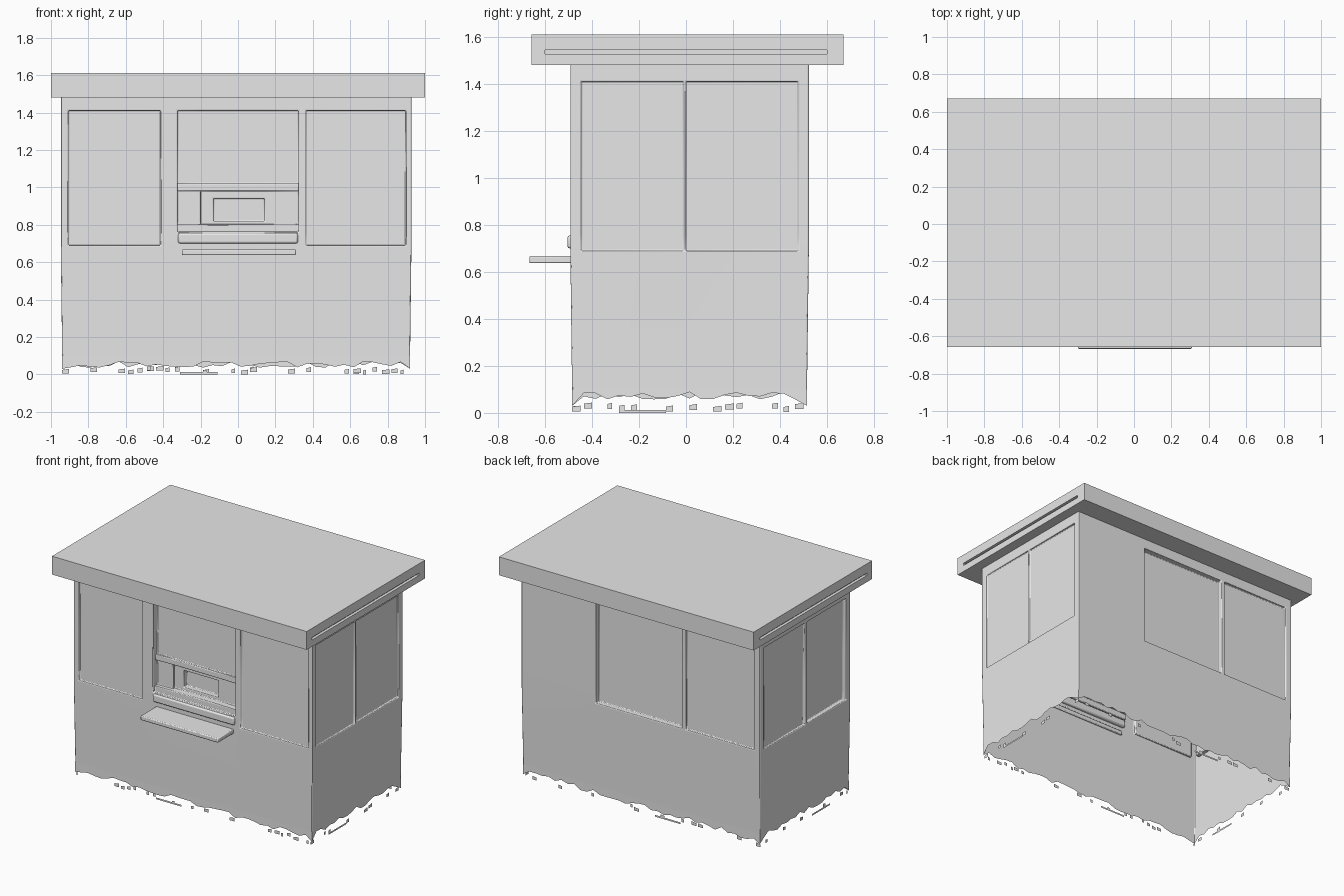
import bpy, bmesh, random
from math import radians

random.seed(4)
if "Cube" in bpy.data.objects:
    bpy.data.objects.remove(bpy.data.objects["Cube"], do_unlink=True)

grey = bpy.data.materials.new("plain_grey")
grey.use_nodes = True
COLOR = (0.8, 0.8, 0.8, 1)
grey.diffuse_color = COLOR
grey.node_tree.nodes["Principled BSDF"].inputs["Base Color"].default_value = COLOR

# Footprints as x0, x1, y0, y1
WALLS = (-0.94, 0.92, -0.485, 0.515)
EAVES = (-1.0, 1.0, -0.658, 0.67)
BASE, LEDGE, TOP, ROOF = 0.1, 0.67, 1.48, 1.61


def finish(name, bm, bevel=0.0):
    mesh = bpy.data.meshes.new(name)
    bm.to_mesh(mesh)
    bm.free()
    obj = bpy.data.objects.new(name, mesh)
    bpy.context.collection.objects.link(obj)
    mesh.materials.append(grey)
    if bevel:
        mod = obj.modifiers.new("soft_edges", "BEVEL")
        mod.width, mod.segments = bevel, 2
        mod.limit_method, mod.angle_limit = "ANGLE", radians(35)
    bpy.ops.object.select_all(action="DESELECT")
    obj.select_set(True)
    bpy.context.view_layer.objects.active = obj
    bpy.ops.object.shade_smooth_by_angle(angle=radians(35))
    return obj


def side_point(foot, side):
    """Map (along, height, depth inward) to a point on one side of a footprint."""
    x0, x1, y0, y1 = foot
    return {"front": lambda a, z, d: (a, y0 + d, z),
            "back": lambda a, z, d: (a, y1 - d, z),
            "right": lambda a, z, d: (x0 + d, a, z),
            "left": lambda a, z, d: (x1 - d, a, z)}[side]


def side_range(foot, side):
    return foot[:2] if side in ("front", "back") else foot[2:]


def quad(bm, points, flip=False):
    pts = list(points)
    bm.faces.new([bm.verts.new(p) for p in (reversed(pts) if flip else pts)])


def relief_side(bm, foot, side, z0, z1, recesses, levels):
    """A wall cut into cells, each pushed in by the last recess that covers it."""
    pt = side_point(foot, side)
    flip = side in ("back", "right")
    a0, a1 = side_range(foot, side)
    cols = sorted({a0, a1} | {v for r in recesses for v in r[:2]})
    rows = sorted({z0, z1} | levels)

    def depth(i, j):
        if not (0 <= i < len(cols) - 1 and 0 <= j < len(rows) - 1):
            return 0
        a, z = (cols[i] + cols[i + 1]) / 2, (rows[j] + rows[j + 1]) / 2
        d = 0
        for r in recesses:
            if r[0] < a < r[1] and r[2] < z < r[3]:
                d = r[4]
        return d

    for i in range(len(cols) - 1):
        for j in range(len(rows) - 1):
            a, b, z, t = cols[i], cols[i + 1], rows[j], rows[j + 1]
            d, e, u = depth(i, j), depth(i + 1, j), depth(i, j + 1)
            quad(bm, (pt(a, z, d), pt(b, z, d), pt(b, t, d), pt(a, t, d)), flip)
            if d != e:
                quad(bm, (pt(b, z, d), pt(b, z, e), pt(b, t, e), pt(b, t, d)), flip)
            if d != u:
                quad(bm, (pt(a, t, d), pt(b, t, d), pt(b, t, u), pt(a, t, u)), flip)


def relief_shell(foot, z0, z1, plan):
    bm = bmesh.new()
    levels = {v for rs in plan.values() for r in rs for v in r[2:4]}
    for side, recesses in plan.items():
        relief_side(bm, foot, side, z0, z1, recesses, levels)
    bmesh.ops.remove_doubles(bm, verts=bm.verts, dist=0.0005)
    return bm


# Booth walls with shallow panels and a serving window
PANEL = (0.69, 1.41)
wall_plan = {
    "front": [(-0.90, -0.41, *PANEL, 0.015), (0.36, 0.89, *PANEL, 0.015),
              (-0.32, 0.32, 0.76, 0.80, 0.02),      # sill step
              (-0.32, 0.32, 1.02, 1.41, 0.05),      # upper pane
              (-0.32, 0.32, 0.98, 1.02, 0.03),      # rail
              (-0.32, -0.20, 0.80, 0.98, 0.05),     # fixed light
              (-0.20, 0.32, 0.80, 0.98, 0.07),      # hatch frame
              (-0.13, 0.14, 0.82, 0.94, 0.11)],     # hatch
    "back": [(-0.33, 0.34, *PANEL, 0.04), (-0.89, -0.36, *PANEL, 0.02)],
    "left": [(-0.44, -0.01, *PANEL, 0.012), (0.0, 0.47, *PANEL, 0.016)],
    "right": [(-0.44, -0.01, *PANEL, 0.03), (0.02, 0.47, *PANEL, 0.015)],
}
bm = relief_shell(WALLS, BASE, TOP, wall_plan)
for v in bm.verts:                                  # upper storey stands proud
    if v.co.z > LEDGE:
        v.co.x *= 1.008
        v.co.y *= 1.015
finish("booth_walls", bm, 0.008)

# Worn lower edge and loose scraps along the ground
bm = bmesh.new()
for side in wall_plan:
    pt = side_point(WALLS, side)
    flip = side in ("back", "right")
    a0, a1 = side_range(WALLS, side)
    count = round((a1 - a0) / 0.05)
    step = (a1 - a0) / count
    low = 0.05 if side in ("front", "back") else 0.07
    edge = [low + random.uniform(-0.015, 0.02) for _ in range(count + 1)]
    edge[0] = edge[-1] = 0.03
    for i in range(count):
        a, b = a0 + i * step, a0 + (i + 1) * step
        quad(bm, (pt(a, edge[i], 0), pt(b, edge[i + 1], 0),
                  pt(b, BASE, 0), pt(a, BASE, 0)), flip)
        if random.random() < 0.4:
            z, w = random.uniform(0, 0.02), random.uniform(0.015, 0.04)
            quad(bm, (pt(a, z, 0.01), pt(a + w, z, 0.01),
                      pt(a + w, z + 0.025, 0.01), pt(a, z + 0.02, 0.01)), flip)
    mid = (a0 + a1) / 2
    quad(bm, (pt(mid - 0.3, 0, 0.01), pt(mid - 0.1, 0, 0.01),
              pt(mid - 0.1, 0.012, 0.01), pt(mid - 0.3, 0.012, 0.01)), flip)
bmesh.ops.remove_doubles(bm, verts=bm.verts, dist=0.0005)
finish("worn_base", bm)

# Flat roof: grooved fascia, top and overhanging soffit
groove = [(-0.6, 0.6, 1.527, 1.545, 0.02)]
bm = relief_shell(EAVES, TOP, ROOF,
                  {"front": [], "back": [], "left": groove, "right": groove})


def corners(foot, z):
    x0, x1, y0, y1 = foot
    return [(x0, y0, z), (x1, y0, z), (x1, y1, z), (x0, y1, z)]


quad(bm, corners(EAVES, ROOF))
outer, inner = corners(EAVES, TOP), corners(WALLS, TOP)
for i in range(4):
    k = (i + 1) % 4
    quad(bm, (outer[i], inner[i], inner[k], outer[k]))
bmesh.ops.remove_doubles(bm, verts=bm.verts, dist=0.0005)
finish("roof", bm)


def box(name, x0, x1, y0, y1, z0, z1, bevel):
    bm = bmesh.new()
    bmesh.ops.create_cube(bm, size=1)
    for v in bm.verts:
        v.co = (x1 if v.co.x > 0 else x0, y1 if v.co.y > 0 else y0, z1 if v.co.z > 0 else z0)
    return finish(name, bm, bevel)


# Serving counter and the sill above it
box("counter_shelf", -0.30, 0.31, -0.667, -0.48, 0.637, 0.668, 0.006)
box("window_sill", -0.32, 0.32, -0.505, -0.47, 0.70, 0.755, 0.01)
